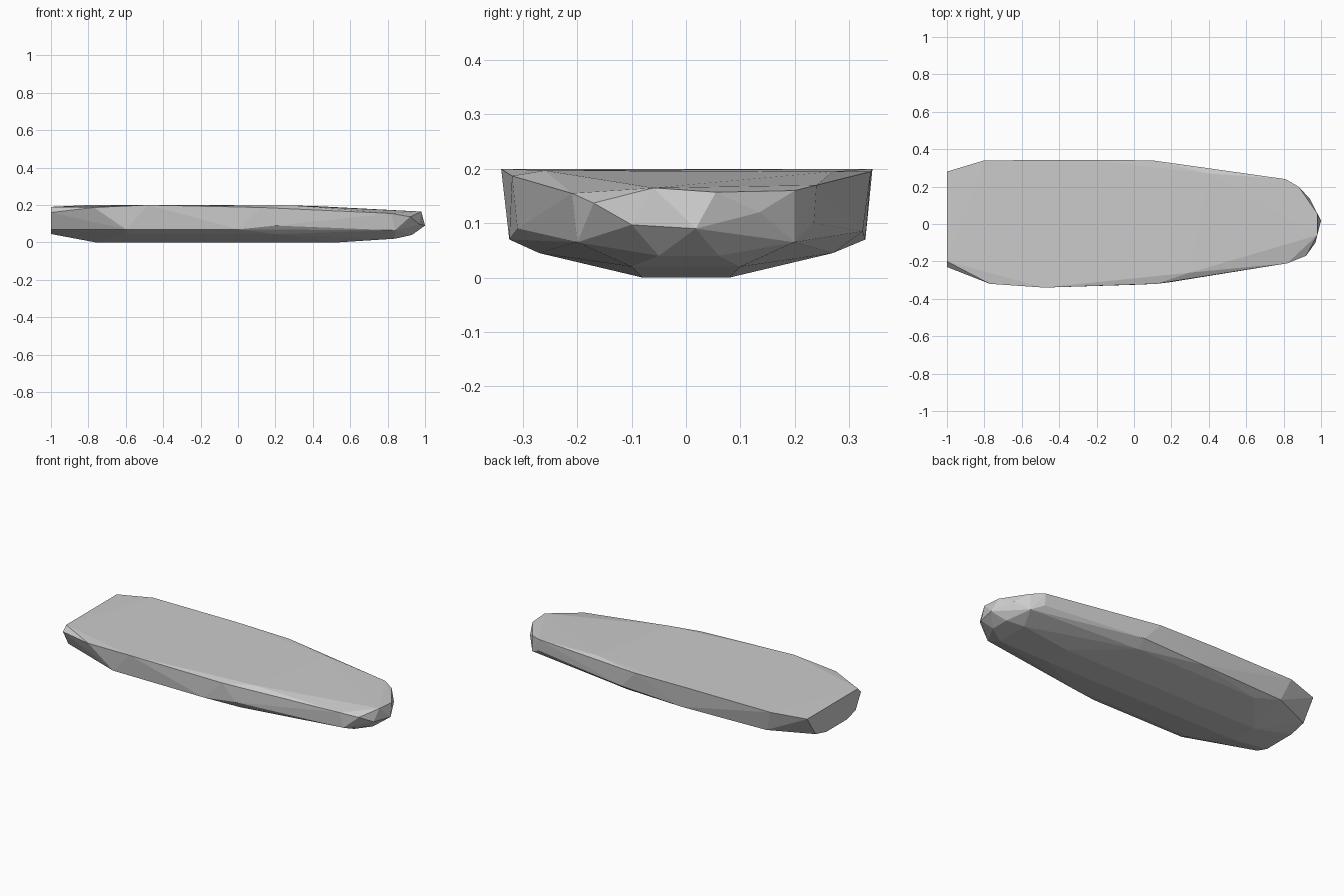
import bpy
import bmesh

default = bpy.data.objects.get("Cube")
if default:
    bpy.data.objects.remove(default, do_unlink=True)


def make_material(name, value):
    material = bpy.data.materials.new(name)
    material.use_nodes = True
    color = (value, value, value, 1)
    material.diffuse_color = color
    material.node_tree.nodes["Principled BSDF"].inputs["Base Color"].default_value = color
    return material


# Each outline runs around the hull as (x, y, z) corners
deck_edge = [
    (-1, .28, .19), (-.8, .34, .2), (-.25, .343, .2), (.1, .34, .195),
    (.4, .27, .195), (.81, .24, .17), (.88, .2, .16), (.98, .055, .157),
    (.98, -.06, .165), (.82, -.21, .155), (.12, -.32, .187), (.3, -.26, .197),
    (-.48, -.34, .2), (-.77, -.32, .187), (-1, -.23, .16), (-1, -.2, .19),
]
nose = [
    (.94, .135, .12), (1, .018, .09), (.97, -.1, .097), (.92, -.17, .137),
    (.93, .06, .04), (.93, -.05, .04),
]
chine = [
    (-1, .2, .07), (-.75, .31, .07), (-.2, .33, .07), (.2, .325, .085),
    (.81, .235, .1), (.88, .2, .065), (.84, -.2, .065), (.2, -.31, .09),
    (0, -.325, .07), (-.6, -.325, .07), (-1, -.18, .07),
]

# Flat bottom and bilge corners repeat on both sides
half_bottom = [
    (-.76, .08, 0), (.53, .08, 0), (.84, .1, .02),
    (-1, .1, .045), (-.6, .27, .045), (.2, .27, .045),
]
bottom = [(x, side * y, z) for x, y, z in half_bottom for side in (-1, 1)]

# Stretch a faceted skin over all the corners
bm = bmesh.new()
for corner in deck_edge + nose + chine + bottom:
    bm.verts.new(corner)
skin = bmesh.ops.convex_hull(bm, input=bm.verts)
loose = [v for v in bm.verts if not v.link_faces]
bmesh.ops.delete(bm, geom=loose, context="VERTS")
bmesh.ops.recalc_face_normals(bm, faces=bm.faces)

mesh = bpy.data.meshes.new("hull")
bm.to_mesh(mesh)
bm.free()
mesh.materials.append(make_material("light grey", .6))
hull = bpy.data.objects.new("hull", mesh)
bpy.context.collection.objects.link(hull)
